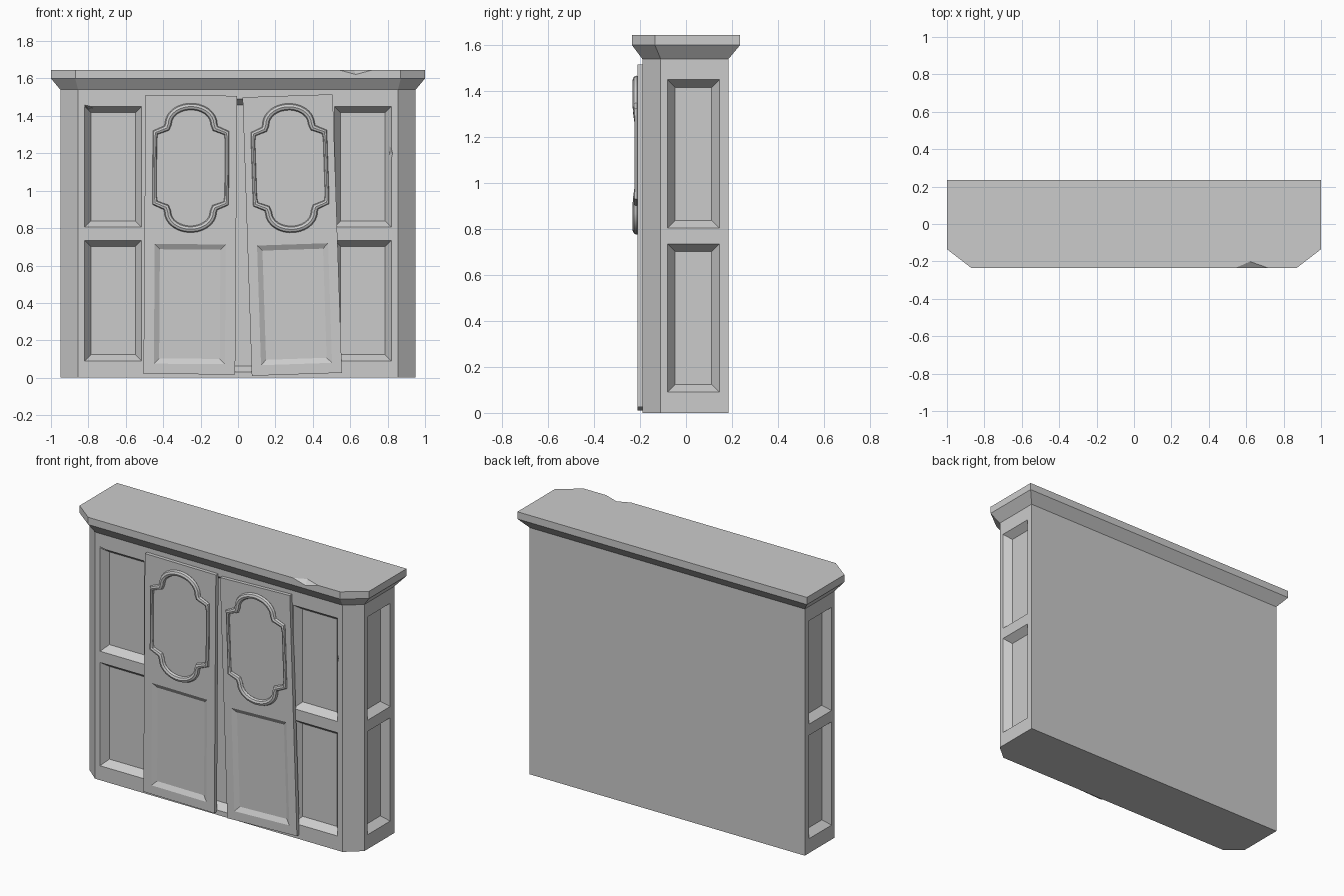
import bpy, bmesh, math
from mathutils import Matrix, Vector

cube = bpy.data.objects.get("Cube")
if cube:
    bpy.data.objects.remove(cube)

grey = bpy.data.materials.new("plain grey")
grey.use_nodes = True
GREY = (0.6, 0.6, 0.6, 1)
grey.diffuse_color = GREY
grey.node_tree.nodes["Principled BSDF"].inputs["Base Color"].default_value = GREY


def add_object(name, bm):
    bmesh.ops.recalc_face_normals(bm, faces=bm.faces)
    mesh = bpy.data.meshes.new(name)
    bm.to_mesh(mesh)
    bm.free()
    mesh.materials.append(grey)
    obj = bpy.data.objects.new(name, mesh)
    bpy.context.collection.objects.link(obj)
    return obj


def loft(name, rings):
    """Skin a stack of equal rings and cap both ends."""
    bm = bmesh.new()
    loops = [[bm.verts.new(p) for p in ring] for ring in rings]
    for a, b in zip(loops, loops[1:]):
        for i in range(len(a)):
            j = (i + 1) % len(a)
            bm.faces.new((a[i], a[j], b[j], b[i]))
    bm.faces.new(loops[0])
    bm.faces.new(loops[-1])
    return add_object(name, bm)


def outline(half, front, back, cut_x, cut_y, z):
    """Plan with clipped front corners."""
    right = [(cut_x, front), (half, cut_y), (half, back)]
    left = [(-x, y) for x, y in reversed(right)]
    return [(x, y, z) for x, y in right + left]


def carve(obj, cutter):
    """Subtract a cutter and throw it away."""
    mod = obj.modifiers.new("cut", "BOOLEAN")
    mod.operation = "DIFFERENCE"
    mod.solver = "EXACT"
    mod.object = cutter
    cutter.hide_render = True
    bpy.context.view_layer.objects.active = obj
    bpy.ops.object.modifier_apply(modifier=mod.name)
    bpy.data.objects.remove(cutter)


def recess(obj, u, z, place, depth, slope=0.033):
    """Sunken panel with sloping sides; place maps (u, depth, z) to a point."""
    rings = []
    for d in (-1, 0, 1):
        s = slope * d
        rings.append([place(a, d * depth, b) for a, b in (
            (u[0] + s, z[0] + s), (u[1] - s, z[0] + s),
            (u[1] - s, z[1] - s), (u[0] + s, z[1] - s))])
    carve(obj, loft("panel_cutter", rings))


def chip(obj, points):
    bm = bmesh.new()
    bmesh.ops.convex_hull(bm, input=[bm.verts.new(p) for p in points])
    carve(obj, add_object("chip_cutter", bm))


# Cabinet body
FRONT = -0.19
body = loft("cabinet_body", [outline(0.95, FRONT, 0.185, 0.855, -0.11, z)
                             for z in (0, 1.54)])
LEVELS = [(0.09, 0.735), (0.805, 1.45)]
for side in (-1, 1):
    for level in LEVELS:
        recess(body, (-0.08, 0.145), level,
               lambda u, d, z: (side * (0.95 - d), u, z), 0.045)
        recess(body, (0.515, 0.82), level,
               lambda u, d, z: (side * u, FRONT + d, z), 0.045)

# Doorway behind the doors
recess(body, (-0.45, 0.45), (0.03, 1.49),
       lambda u, d, z: (u, FRONT + d, z), 0.045)

# Worn spots on the panel edges
chip(body, [(0.81, -0.2, 1.1), (0.81, -0.2, 1.29), (0.832, -0.2, 1.2), (0.81, -0.16, 1.2)])
chip(body, [(-0.83, -0.2, 1.465), (-0.74, -0.2, 1.445), (-0.8, -0.2, 1.43), (-0.8, -0.16, 1.44)])

# Cornice with a chipped front edge
cornice = loft("cornice", [
    outline(0.95, FRONT, 0.185, 0.855, -0.11, 1.54),
    outline(1.0, -0.235, 0.235, 0.87, -0.135, 1.6),
    outline(1.0, -0.235, 0.235, 0.87, -0.135, 1.645)])
chip(cornice, [(0.53, -0.237, 1.647), (0.73, -0.237, 1.647), (0.62, -0.198, 1.647),
               (0.63, -0.237, 1.62), (0.63, -0.26, 1.7)])


def bead_path():
    """Closed medallion outline from one mirrored quarter: (x, z, thickness)."""
    quarter = [(0.193, 0.15, 0.6), (0.19, 0.188, 0.9), (0.13, 0.212, 1)]
    for i in range(8):
        a = math.radians(12 * i)
        quarter.append((0.122 * math.cos(a), 0.235 + 0.093 * math.sin(a), 1))
    top = quarter + [(-x, z, r) for x, z, r in reversed(quarter)]
    return top + [(-x, -z, r) for x, z, r in top]


def add_door(name, x, z, width, tilt):
    w, h = width / 2, 0.745
    corners = ((-w, -h), (w, -h), (w, h), (-w, h))
    door = loft(name, [[(a, y, b) for a, b in corners] for y in (-0.212, -0.186)])
    recess(door, (-0.19, 0.19), (-0.69, -0.05),
           lambda u, d, v: (u, -0.212 + d, v), 0.016, 0.028)

    # Raised medallion moulding
    curve = bpy.data.curves.new(name + "_moulding", "CURVE")
    curve.dimensions = "3D"
    curve.bevel_depth = 0.018
    curve.bevel_resolution = 2
    path = bead_path()
    spline = curve.splines.new("POLY")
    spline.points.add(len(path) - 1)
    spline.use_cyclic_u = True
    for point, (px, pz, r) in zip(spline.points, path):
        point.co = (px, -0.214, pz + 0.358, 1)
        point.radius = r
    curve.materials.append(grey)
    moulding = bpy.data.objects.new(name + "_moulding", curve)
    bpy.context.collection.objects.link(moulding)
    bpy.ops.object.select_all(action="DESELECT")
    moulding.select_set(True)
    bpy.context.view_layer.objects.active = moulding
    bpy.ops.object.convert(target="MESH")
    moulding = bpy.context.view_layer.objects.active
    bpy.ops.object.shade_smooth_by_angle(angle=math.radians(40))

    for part in (door, moulding):
        part.matrix_world = (Matrix.Translation(Vector((x, 0, z)))
                             @ Matrix.Rotation(math.radians(tilt), 4, "Y"))


# Pair of slightly crooked doors
add_door("right_door", -0.255, 0.764, 0.49, 0.4)
add_door("left_door", 0.29, 0.763, 0.482, -1.9)
